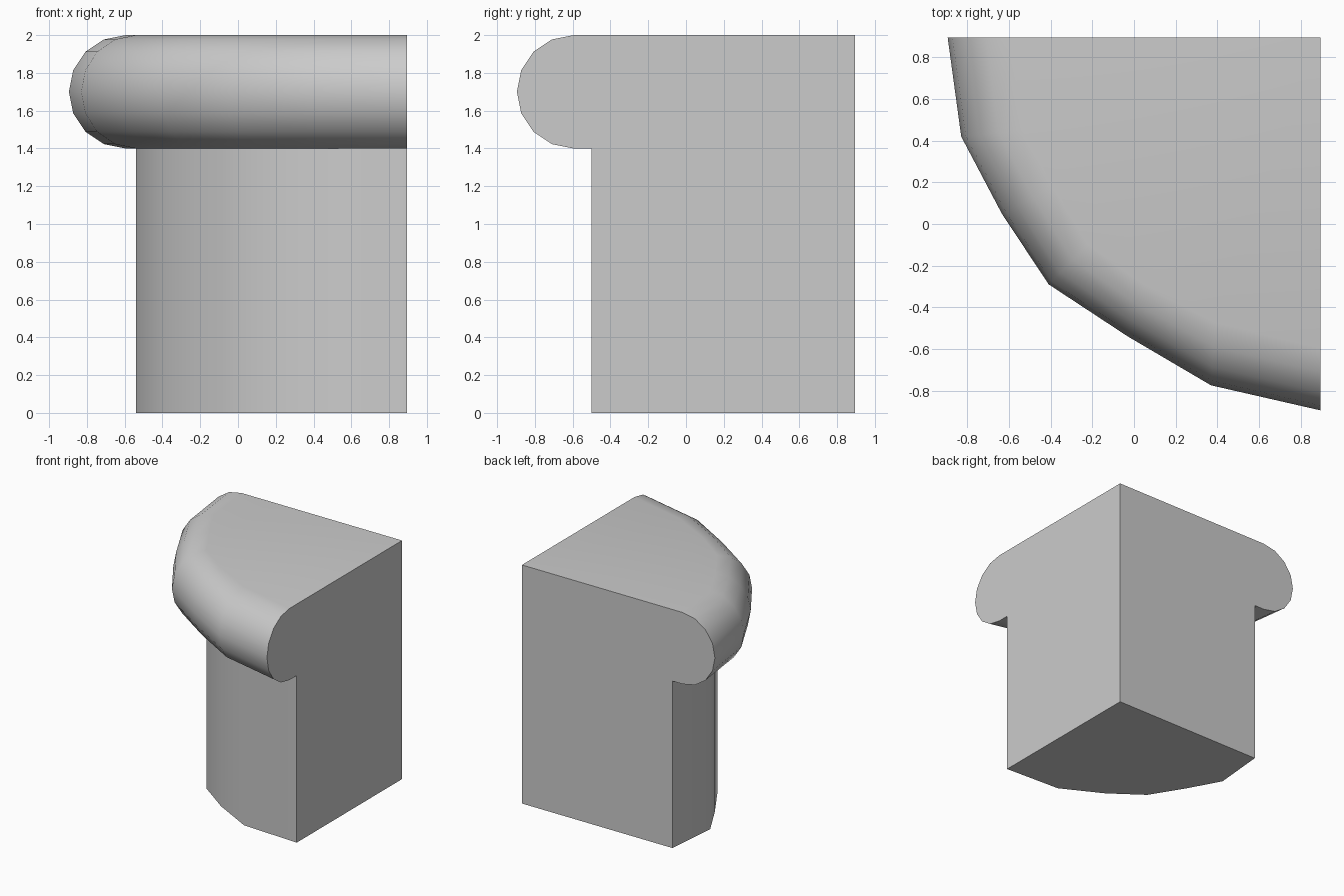
import bpy, bmesh, math

if "Cube" in bpy.data.objects:
    bpy.data.objects.remove(bpy.data.objects["Cube"])

R = 0.895
# plan outlines from the right side round to the back: nose tip, nose root, pillar
tip = [(R, -R), (0.37, -0.775), (-0.03, -0.54), (-0.41, -0.29), (-0.635, 0.05), (-0.83, 0.42), (-R, R)]
pillar = [(R, -0.5), (0.39, -0.475), (0.05, -0.295), (-0.22, -0.1), (-0.39, 0.175), (-0.54, 0.45), (-0.5, R)]
root = [(R, -0.595)] + pillar[1:-1] + [(-0.595, R)]

# levels going up: straight pillar, then a half-round overhanging nose
levels = [(pillar, 0.0), (pillar, 1.4)]
for k in range(9):
    t = math.pi * k / 8
    s = math.sin(t)
    outline = [(a + (c - a) * s, b + (d - b) * s) for (a, b), (c, d) in zip(root, tip)]
    levels.append((outline, 1.7 - 0.3 * math.cos(t)))

# loft the levels, closing each outline at the square inner corner
bm = bmesh.new()
rings = [[bm.verts.new((x, y, z)) for x, y in outline + [(R, R)]] for outline, z in levels]
for lower, upper in zip(rings, rings[1:]):
    for i in range(len(lower)):
        j = (i + 1) % len(lower)
        bm.faces.new((lower[i], lower[j], upper[j], upper[i]))
bm.faces.new(rings[0])
bm.faces.new(rings[-1])
bmesh.ops.remove_doubles(bm, verts=bm.verts, dist=0.0005)
bmesh.ops.recalc_face_normals(bm, faces=bm.faces)

mesh = bpy.data.meshes.new("corner_counter")
bm.to_mesh(mesh)
bm.free()
obj = bpy.data.objects.new("corner_counter", mesh)
bpy.context.collection.objects.link(obj)
bpy.context.view_layer.objects.active = obj
obj.select_set(True)
bpy.ops.object.shade_smooth_by_angle(angle=math.radians(35))
